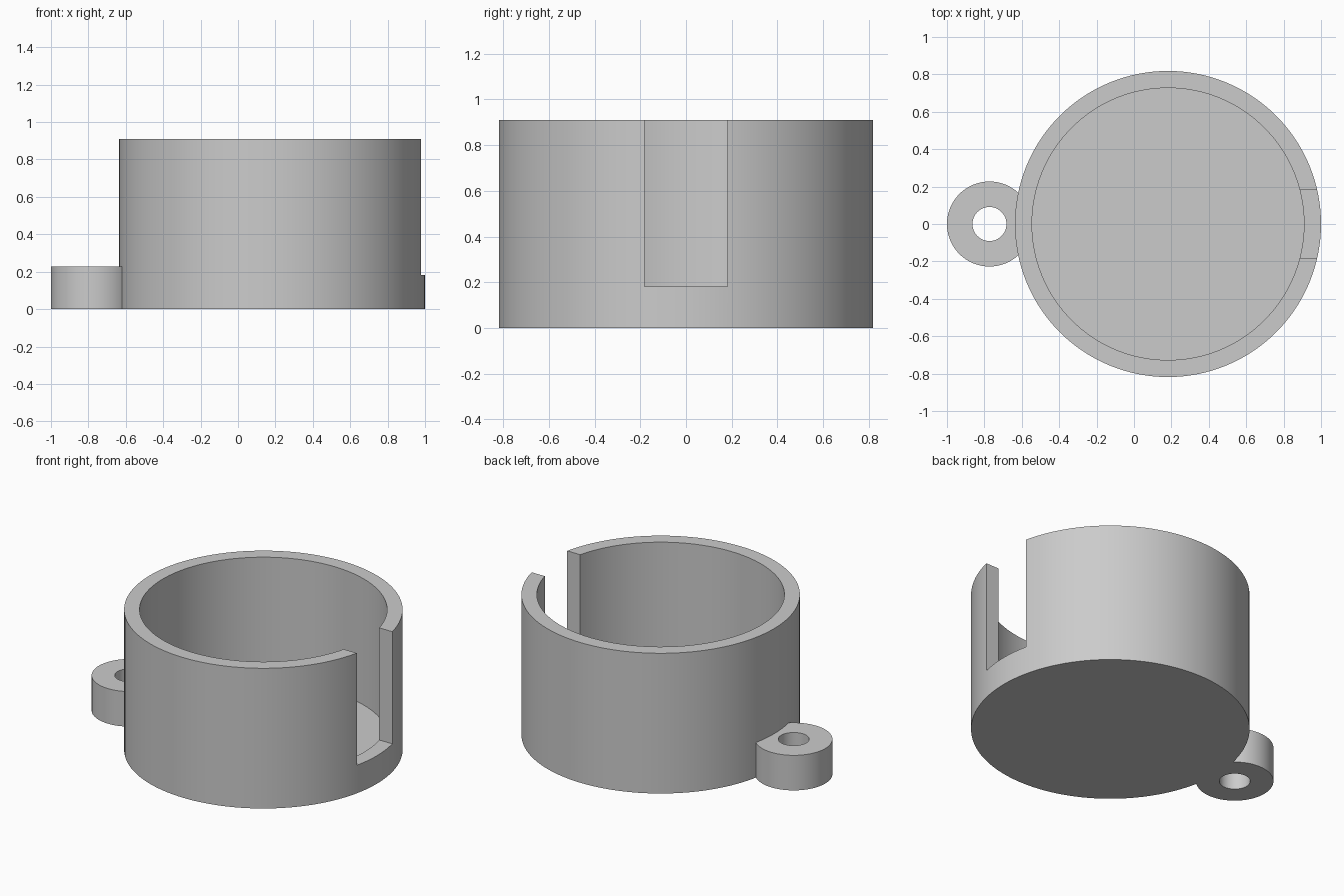
import bpy
import math

U = 1 / 11          # design module: the whole part is 22 modules long
CUP_X = 2 * U       # cup axis
LUG_X = -8.5 * U    # mounting lug axis

cube = bpy.data.objects.get("Cube")
if cube:
    bpy.data.objects.remove(cube, do_unlink=True)

grey = bpy.data.materials.new("plain grey")
grey.use_nodes = True
colour = (0.6, 0.6, 0.6, 1)
grey.diffuse_color = colour
grey.node_tree.nodes["Principled BSDF"].inputs["Base Color"].default_value = colour


def cylinder(name, x, radius, bottom, top, sides=128):
    bpy.ops.mesh.primitive_cylinder_add(
        vertices=sides, radius=radius, depth=top - bottom,
        location=(x, 0, (bottom + top) / 2))
    obj = bpy.context.object
    obj.name = name
    obj.data.materials.append(grey)
    return obj


def box(name, x0, x1, half_width, bottom, top):
    bpy.ops.mesh.primitive_cube_add(
        size=1, location=((x0 + x1) / 2, 0, (bottom + top) / 2))
    obj = bpy.context.object
    obj.name = name
    obj.scale = (x1 - x0, 2 * half_width, top - bottom)
    obj.data.materials.append(grey)
    return obj


def combine(target, tool, operation):
    tool.hide_render = True
    bpy.ops.object.select_all(action='DESELECT')
    bpy.context.view_layer.objects.active = target
    target.select_set(True)
    mod = target.modifiers.new(tool.name, 'BOOLEAN')
    mod.operation = operation
    mod.solver = 'EXACT'
    mod.object = tool
    bpy.ops.object.modifier_apply(modifier=mod.name)
    bpy.data.objects.remove(tool, do_unlink=True)


# Solid cup body joined to the lug
cup = cylinder("cup_with_lug", CUP_X, 9 * U, 0, 10 * U)
combine(cup, cylinder("lug", LUG_X, 2.5 * U, 0, 2.5 * U, 96), 'UNION')

# Cavity above a thin floor, screw hole, and the open slot in the wall
combine(cup, cylinder("cavity", CUP_X, 8 * U, U, 12 * U), 'DIFFERENCE')
combine(cup, cylinder("screw_hole", LUG_X, U, -U, 4 * U, 64), 'DIFFERENCE')
combine(cup, box("slot", 8 * U, 13 * U, 2 * U, 2 * U, 12 * U), 'DIFFERENCE')

# Smooth curved walls with crisp rims
bpy.ops.object.select_all(action='DESELECT')
cup.select_set(True)
bpy.context.view_layer.objects.active = cup
bpy.ops.object.shade_smooth_by_angle(angle=math.radians(30))
